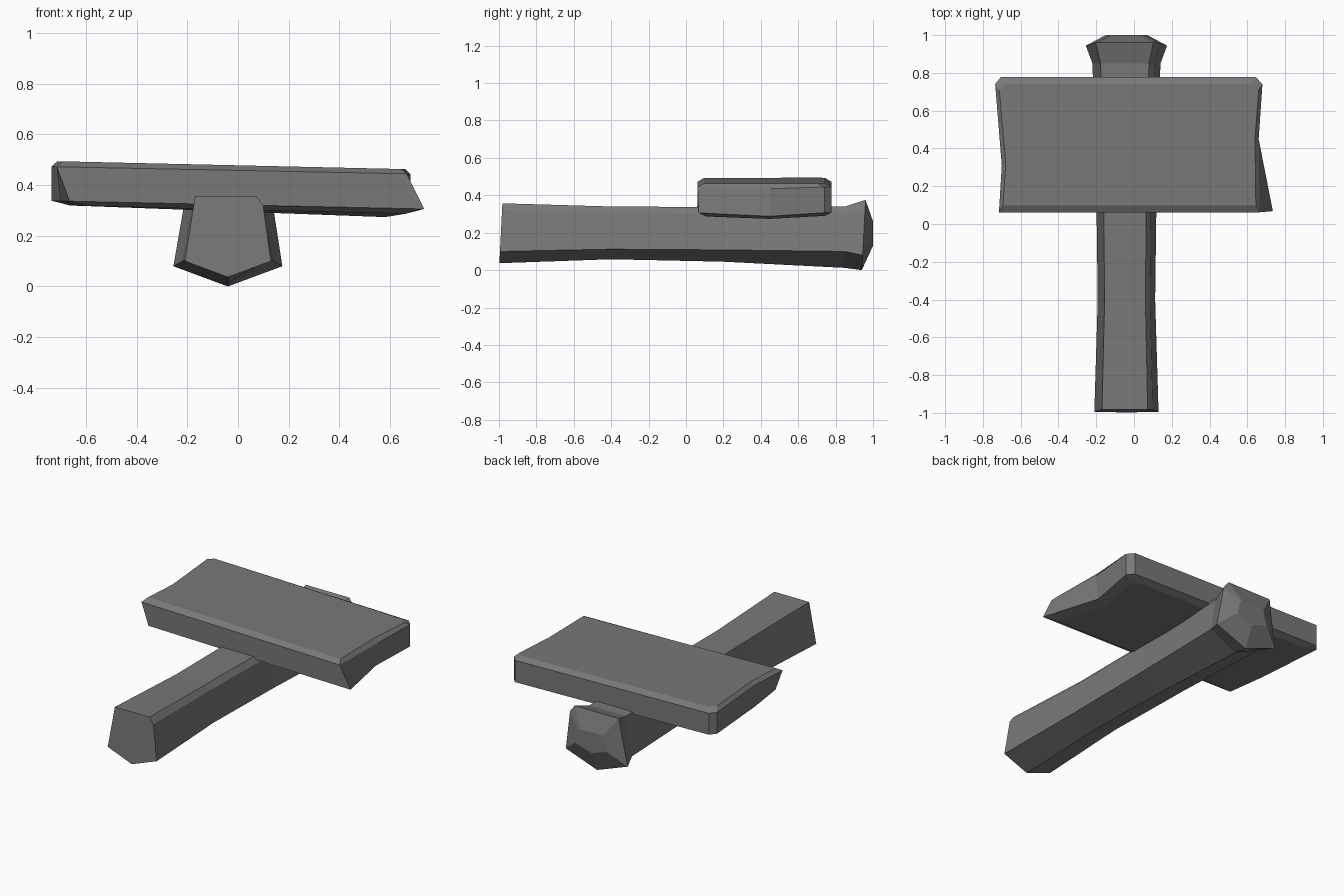
import bpy
import bmesh

cube = bpy.data.objects.get("Cube")
if cube:
    bpy.data.objects.remove(cube, do_unlink=True)

grey = bpy.data.materials.new("weathered_grey")
grey.use_nodes = True
colour = (0.19, 0.19, 0.19, 1)
grey.diffuse_color = colour
bsdf = grey.node_tree.nodes["Principled BSDF"]
bsdf.inputs["Base Color"].default_value = colour
bsdf.inputs["Roughness"].default_value = 0.9


def loft(name, rings):
    """Skin equal-length rings of points and cap both ends."""
    bm = bmesh.new()
    loops = [[bm.verts.new(p) for p in ring] for ring in rings]
    n = len(loops[0])
    for a, b in zip(loops, loops[1:]):
        for i in range(n):
            j = (i + 1) % n
            bm.faces.new((a[i], a[j], b[j], b[i]))
    bm.faces.new(loops[0])
    bm.faces.new(loops[-1])
    bmesh.ops.recalc_face_normals(bm, faces=bm.faces)
    mesh = bpy.data.meshes.new(name)
    bm.to_mesh(mesh)
    bm.free()
    mesh.materials.append(grey)
    obj = bpy.data.objects.new(name, mesh)
    bpy.context.collection.objects.link(obj)
    return obj


# Post: roughly pentagonal stake with a flared, pointed end
def post_ring(y, half, top, low, bottom, lean=0.0):
    cx = -0.04
    shoulder = top - 0.12 * (top - bottom)
    section = [(-0.76 * half, top), (0.66 * half, top), (0.82 * half, shoulder),
               (half, low), (0, bottom), (-half, low)]
    return [(cx + x, y + lean * (z - 0.19), z) for x, z in section]


loft("post", [
    post_ring(-0.99, 0.17, 0.357, 0.10, 0.037, 0.05),
    post_ring(-0.40, 0.152, 0.34, 0.112, 0.058),
    post_ring(0.20, 0.16, 0.337, 0.108, 0.045),
    post_ring(0.85, 0.18, 0.34, 0.10, 0.012),
    post_ring(0.95, 0.215, 0.375, 0.08, 0.0, 0.055),
    post_ring(1.0, 0.11, 0.26, 0.165, 0.13),
])

# Plank: tilted board with notched ends, clipped back corners and worn edges
back_and_left = [(0.68, 0.74), (0.645, 0.778), (-0.705, 0.778),
                 (-0.735, 0.74), (-0.70, 0.31)]
upper = [(-0.715, 0.062), (0.665, 0.062), (0.66, 0.45)] + back_and_left
lower = [(-0.665, 0.06), (0.735, 0.068), (0.645, 0.45)] + back_and_left


def plank_ring(outline, z, sx=1.0, sy=1.0, tilt=0.022, sag=0.0):
    mid = 0.42
    ring = []
    for i, (x, y) in enumerate(outline):
        drop = sag if i == 2 else 0
        ring.append((x * sx, mid + (y - mid) * sy, z - tilt * x - drop))
    return ring


loft("plank", [
    plank_ring(lower, 0.303, 0.90, 0.89, 0.022, 0.015),
    plank_ring(lower, 0.322, tilt=0.022, sag=0.02),
    plank_ring(upper, 0.458, tilt=0.02, sag=0.01),
    plank_ring(upper, 0.478, 0.97, 0.90, 0.022),
])
